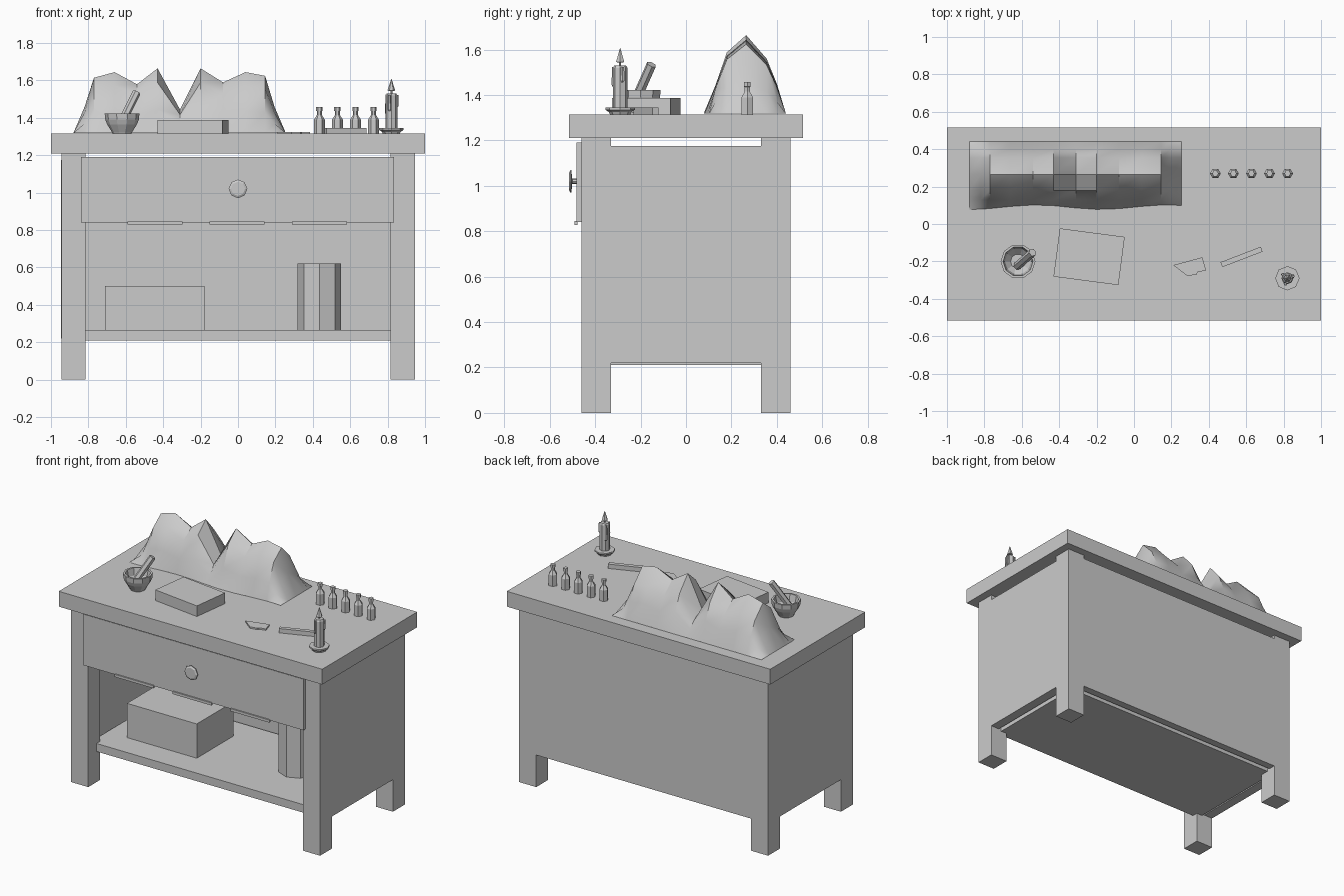
import bpy, bmesh, math
from mathutils import Vector

if "Cube" in bpy.data.objects:
    bpy.data.objects.remove(bpy.data.objects["Cube"])

mat = bpy.data.materials.new("plain_grey")
mat.diffuse_color = (0.6, 0.6, 0.6, 1)
mat.use_nodes = True
mat.node_tree.nodes["Principled BSDF"].inputs["Base Color"].default_value = mat.diffuse_color


def make(name, bm, smooth=False):
    bmesh.ops.recalc_face_normals(bm, faces=bm.faces)
    me = bpy.data.meshes.new(name)
    bm.to_mesh(me)
    bm.free()
    me.materials.append(mat)
    ob = bpy.data.objects.new(name, me)
    bpy.context.collection.objects.link(ob)
    if smooth:
        bpy.ops.object.select_all(action='DESELECT')
        ob.select_set(True)
        bpy.context.view_layer.objects.active = ob
        bpy.ops.object.shade_smooth_by_angle(angle=math.radians(35))
    return ob


def box(name, x0, x1, y0, y1, z0, z1, turn=0):
    bm = bmesh.new()
    bmesh.ops.create_cube(bm, size=1)
    for v in bm.verts:
        v.co = Vector((v.co.x * (x1 - x0), v.co.y * (y1 - y0), v.co.z * (z1 - z0)))
    ob = make(name, bm)
    ob.location = ((x0 + x1) / 2, (y0 + y1) / 2, (z0 + z1) / 2)
    ob.rotation_euler.z = math.radians(turn)
    return ob


def lathe(name, profile, n, loc, axis=(0, 0, 1)):
    """Revolve (radius, height) pairs; both ends are capped."""
    bm = bmesh.new()
    rings = [[bm.verts.new((r * math.cos(2 * math.pi * i / n),
                            r * math.sin(2 * math.pi * i / n), h))
              for i in range(n)] for r, h in profile]
    for a, b in zip(rings, rings[1:]):
        for i in range(n):
            j = (i + 1) % n
            bm.faces.new((a[i], a[j], b[j], b[i]))
    bm.faces.new(rings[0])
    bm.faces.new(rings[-1])
    ob = make(name, bm)
    ob.location = loc
    ob.rotation_euler = Vector(axis).to_track_quat('Z', 'Y').to_euler()
    return ob


TOP = 1.315

# Table body
box("tabletop", -1, 1, -.515, .515, 1.21, TOP)
for sx in (-1, 1):
    xs = sorted((sx * .815, sx * .945))
    for sy in (-1, 1):
        box("leg", *xs, *sorted((sy * .33, sy * .46)), 0, 1.21)
    box("side_panel", *sorted((sx * .88, sx * .945)), -.33, .33, .22, 1.175)
box("back_panel", -.815, .815, .41, .46, .22, 1.185)
box("shelf", -.86, .86, -.37, .39, .21, .265)

# Drawer front, lower trim strips and pull
box("drawer_front", -.84, .835, -.483, -.46, .84, 1.19)
for x in (-.445, -.005, .435):
    box("trim_strip", x - .147, x + .147, -.492, -.478, .828, .846)
lathe("drawer_knob", [(.012, 0), (.012, .02), (.05, .024), (.05, .028), (.038, .034)],
      8, (0, -.481, 1.02), (0, -1, 0))

# Things on the shelf
box("storage_box", -.71, -.18, -.19, .21, .265, .5)
lathe("shelf_jar", [(.117, 0), (.117, .355)], 8, (.435, .02, .265))

# Folded mountain-like cover: ridge heights swept over a front-to-back profile
ridge = [(-.88, 0), (-.82, .14), (-.77, .295), (-.66, .325), (-.54, .26), (-.43, .345),
         (-.31, .125), (-.2, .345), (-.08, .27), (.04, .325), (.145, .305), (.195, .14), (.255, 0)]
section = [(.09, 0), (.13, .36), (.18, .78), (.265, 1), (.355, .7), (.4, .38), (.44, 0)]
bm = bmesh.new()
grid = [[bm.verts.new((x, y + (.012 * math.sin(9 * x) if k == 0 else 0), TOP + .004 + h * f))
         for k, (y, f) in enumerate(section)] for x, h in ridge]
for a, b in zip(grid, grid[1:]):
    for k in range(len(section) - 1):
        bm.faces.new((a[k], a[k + 1], b[k + 1], b[k]))
make("ridged_cover", bm, True)

# Mortar and pestle
lathe("mortar", [(.05, 0), (.055, .01), (.08, .05), (.09, .075), (.093, .108), (.08, .108),
                 (.07, .06), (.04, .03)], 10, (-.62, -.2, TOP))
p0, p1 = Vector((-.625, -.225, 1.37)), Vector((-.542, -.152, 1.535))
lathe("pestle", [(.022, 0), (.022, (p1 - p0).length)], 6, p0, p1 - p0)

# Book, blade and stick
box("book", -.415, -.065, -.305, -.045, TOP, 1.388, -7.5)
box("stick", .46, .69, -.19, -.162, TOP, 1.345, 21)
bm = bmesh.new()
outline = [(.21, -.22), (.365, -.178), (.385, -.248), (.34, -.258), (.335, -.27), (.285, -.278)]
face = bm.faces.new([bm.verts.new((x, y, TOP)) for x, y in outline])
ext = bmesh.ops.extrude_face_region(bm, geom=[face])
for g in ext["geom"]:
    if isinstance(g, bmesh.types.BMVert):
        g.co.z += .01
make("blade", bm)

# Row of bottles
for i in range(5):
    lathe("bottle", [(.029, 0), (.029, .075), (.013, .1), (.013, .12), (.017, .122), (.017, .142)],
          6, (.435 + i * .0965, .27, TOP))

# Candle on a dish, with wax drips and flame
C = (.82, -.29, TOP)
lathe("candle_dish", [(.045, 0), (.05, .01), (.065, .02), (.065, .03), (.04, .03)], 8, C)
lathe("candle", [(.032, .02), (.032, .205), (.026, .215)], 8, C)
lathe("flame", [(.005, .21), (.005, .228), (.021, .23), (.001, .292)], 6, C)
for ang, z0 in ((20, .14), (140, .1), (250, .12)):
    a = math.radians(ang)
    lathe("wax_drip", [(.004, z0), (.01, z0 + .01), (.008, .208)], 6,
          (C[0] + .031 * math.cos(a), C[1] + .031 * math.sin(a), TOP))
